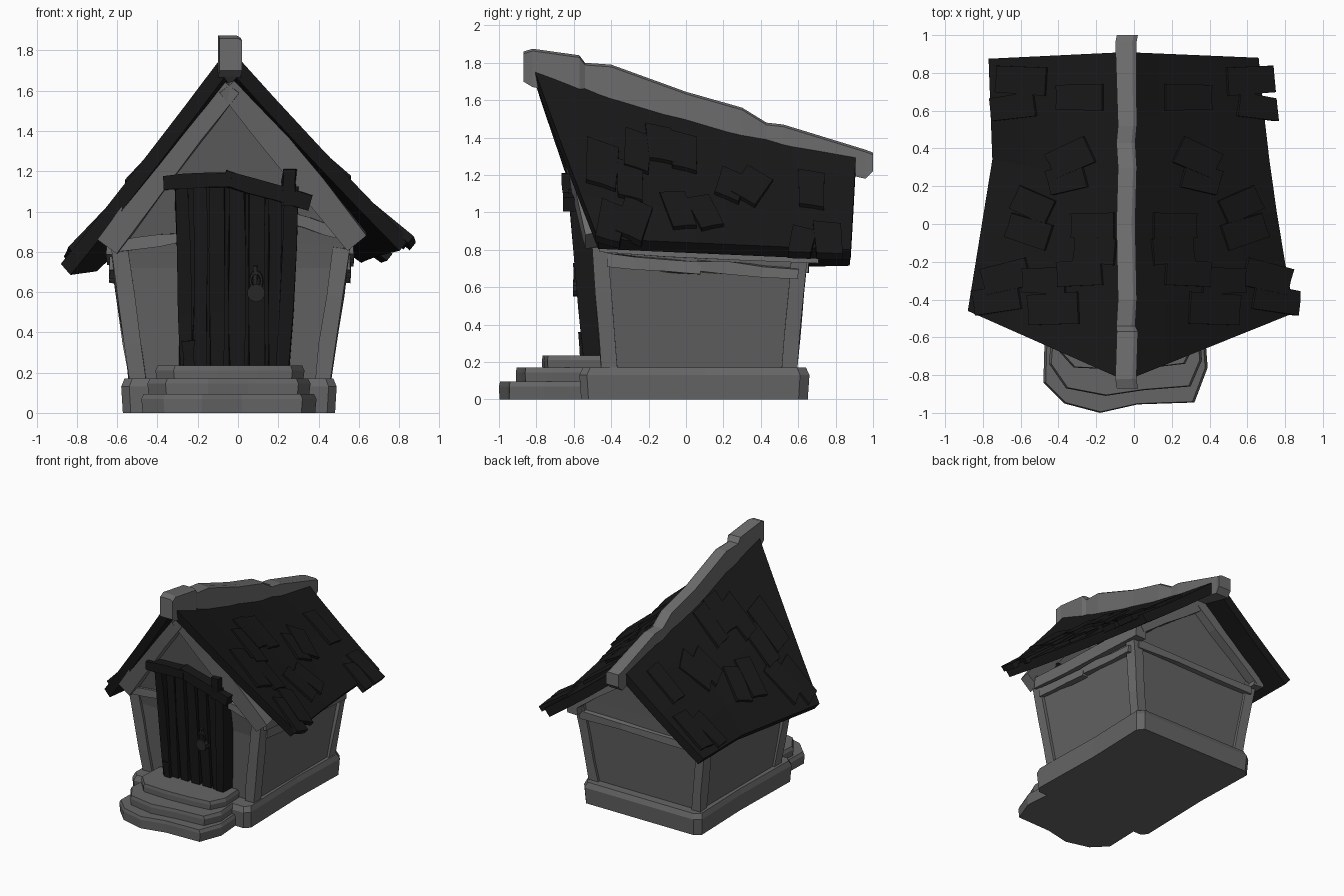
import bpy, bmesh, math, random
from mathutils import Vector

if "Cube" in bpy.data.objects:
    bpy.data.objects.remove(bpy.data.objects["Cube"])

random.seed(4)
CX = -0.045  # house centre line


def material(name, v):
    m = bpy.data.materials.new(name)
    m.diffuse_color = (v, v, v, 1)
    m.use_nodes = True
    m.node_tree.nodes["Principled BSDF"].inputs["Base Color"].default_value = m.diffuse_color
    return m


TIMBER = material("timber grey", 0.15)
WALL = material("plaster grey", 0.125)
STONE = material("stone grey", 0.13)
ROOF = material("roof charcoal", 0.010)
DOOR = material("door charcoal", 0.009)
IRON = material("iron grey", 0.02)


def mesh_object(name, verts, faces, mat):
    bm = bmesh.new()
    vs = [bm.verts.new(v) for v in verts]
    for f in faces:
        bm.faces.new([vs[i] for i in f])
    bmesh.ops.recalc_face_normals(bm, faces=bm.faces)
    me = bpy.data.meshes.new(name)
    bm.to_mesh(me)
    bm.free()
    me.materials.append(mat)
    ob = bpy.data.objects.new(name, me)
    bpy.context.collection.objects.link(ob)
    return ob


def loft(name, rings, mat):
    """Join equal-length rings into a closed solid."""
    n = len(rings[0])
    faces = [tuple(range(n)), tuple(range((len(rings) - 1) * n, len(rings) * n))]
    for r in range(len(rings) - 1):
        for i in range(n):
            j = (i + 1) % n
            faces.append((r * n + i, r * n + j, r * n + n + j, r * n + n + i))
    return mesh_object(name, [v for r in rings for v in r], faces, mat)


def beam(name, p0, p1, w, d, face, mat, rough=0.007):
    """Hewn beam from p0 to p1, width w, depth d along the face direction."""
    p0, p1 = Vector(p0), Vector(p1)
    ax = (p1 - p0).normalized()
    side = ax.cross(Vector(face)).normalized()
    out = side.cross(ax)
    rings = []
    for t in (0, 0.3, 0.65, 1):
        c = p0.lerp(p1, t)
        rings.append([c + side * (i * w / 2 + random.uniform(-rough, rough))
                      + out * (j * d / 2 + random.uniform(-rough, rough) / 2)
                      for i, j in ((-1, -1), (1, -1), (1, 1), (-1, 1))])
    return loft(name, rings, mat)


# ---- roof surface: a runs front to back, b runs ridge to eave, s is the side
def roof_point(a, b, s):
    bow = 4 * a * (1 - a)
    ridge = Vector((CX, -0.83 + 1.74 * a, 1.815 - 0.475 * a - 0.05 * bow))
    if s > 0:
        eave = Vector((0.85 - 0.19 * a - 0.02 * bow, -0.47 + 1.35 * a, 0.86 - 0.06 * a))
    else:
        eave = Vector((-0.88 + 0.13 * min(a / 0.6, 1) - 0.02 * max(0, a - 0.6) / 0.4,
                       -0.46 + 1.335 * a, 0.74 + 0.03 * a))
    p = ridge.lerp(eave, b)
    p.z -= 4 * b * (1 - b) * 0.012
    return p


def roof_z(x, y):
    s = 1 if x > CX else -1
    a, b = 0.5, 0.5
    for _ in range(12):
        e = roof_point(a, 1, s)
        b = (x - CX) / (e.x - CX)
        a = (y - (-0.83 + 0.365 * b)) / (1.74 - 0.395 * b)
    return roof_point(a, b, s).z


# ---- stone foundation and steps
def slab(name, outline, z0, z1, chamfer=0.025):
    c = sum((Vector((x, y, 0)) for x, y in outline), Vector()) / len(outline)
    rings = []
    for z, k in ((z0, 0.985), (z1 - chamfer, 1), (z1, 0.97)):
        rings.append([Vector((c.x + (x - c.x) * k, c.y + (y - c.y) * k, z)) for x, y in outline])
    return loft(name, rings, STONE)


slab("foundation", [(-0.58, -0.53), (-0.54, -0.57), (0.45, -0.57), (0.49, -0.53), (0.475, 0.1),
                    (0.49, 0.61), (0.45, 0.66), (-0.53, 0.66), (-0.58, 0.62), (-0.565, 0.1)], 0, 0.17, 0.04)
slab("lower_step", [(-0.47, -0.5), (-0.48, -0.84), (-0.37, -0.95), (-0.18, -1.0), (0.02, -0.955),
                    (0.32, -0.945), (0.39, -0.76), (0.37, -0.5)], 0, 0.095)
slab("middle_step", [(-0.43, -0.48), (-0.45, -0.74), (-0.36, -0.87), (-0.15, -0.91), (0.05, -0.88),
                     (0.3, -0.86), (0.36, -0.72), (0.34, -0.48)], 0.09, 0.17)
slab("upper_step", [(-0.4, -0.44), (-0.41, -0.66), (-0.32, -0.76), (-0.1, -0.77), (0.1, -0.76),
                    (0.27, -0.74), (0.33, -0.62), (0.32, -0.44)], 0.165, 0.235)


# ---- walls flaring outward, gables reaching the roof underside
def corner(sx, sy, z):
    k = (z - 0.15) / 0.65
    return Vector((0.44 + 0.09 * k if sx > 0 else -0.52 - 0.09 * k,
                   0.57 + 0.06 * k if sy > 0 else -0.43 - 0.05 * k, z))


def end_profile(sy):
    pts = [corner(-1, sy, 0.15), corner(1, sy, 0.15), corner(1, sy, 0.72)]
    for sx in (1, -1):
        c = corner(sx, sy, 0.78)
        if sy < 0:
            c.y -= 0.02
        c.z = min(roof_z(c.x, c.y) - 0.06, 0.84)
        pts.append(c)
    apex = Vector((CX, -0.66 if sy < 0 else 0.66, 0))
    apex.z = roof_z(CX + 0.01, apex.y) - (0.13 if sy < 0 else 0.1)
    pts.insert(4, apex)
    pts.append(corner(-1, sy, 0.72))
    return pts


front, back = end_profile(-1), end_profile(1)
wall_faces = []
for o in (0, 7):
    wall_faces += [(o, o + 1, o + 2, o + 6), (o + 2, o + 3, o + 5, o + 6), (o + 3, o + 4, o + 5)]
# side walls and floor only: the roof closes the top
wall_faces += [(i, (i + 1) % 7, 7 + (i + 1) % 7, 7 + i) for i in (0, 1, 2, 5, 6)]
mesh_object("walls", front + back, wall_faces, WALL)

# ---- roof slopes
NA, NB = 5, 4
for s, nm in ((1, "right"), (-1, "left")):
    drop = Vector((-0.048 * s, 0, -0.055))
    rings = []
    for i in range(NA + 1):
        top = [roof_point(i / NA, j / NB, s) for j in range(NB + 1)]
        rings.append(top + [p + drop for p in reversed(top)])
    loft("roof_" + nm, rings, ROOF)

# ---- raised shingles: distance from middle, y, length down slope, width, turn
SHINGLES = [(0.28, 0.67, .24, .14, 0), (0.62, 0.76, .26, .15, 3), (0.665, 0.62, .23, .13, -8),
            (0.33, 0.35, .22, .15, -25), (0.35, 0.24, .19, .14, -15), (0.56, 0.10, .20, .14, 25),
            (0.58, -0.04, .22, .14, 18), (0.21, -0.01, .22, .14, 0), (0.20, -0.14, .21, .14, 5),
            (0.28, -0.26, .23, .14, -4), (0.42, -0.45, .26, .17, -3), (0.47, -0.30, .22, .14, 0),
            (0.70, -0.28, .24, .15, -14), (0.75, -0.40, .24, .14, -10)]
for s, nm in ((1, "right"), (-1, "left")):
    for k, (dx, y, ln, wd, turn) in enumerate(SHINGLES):
        r = math.radians(turn)
        if s < 0 and dx > 0.5:  # left shingles stay inside the eave
            dx -= 0.03
        rings = []
        for lift0, lift1 in ((-0.02, -0.02), (0.015, 0.026)):
            ring = []
            for u, v in ((-1, -1), (1, -0.92), (0.97, 0.1), (1.0, 0.95), (-1, 1)):
                px, py = u * ln / 2, v * wd / 2
                yy = y + px * math.sin(r) + py * math.cos(r)
                eave = abs(roof_point((yy + 0.46) / 1.335, 1, s).x)
                x = s * min(dx + px * math.cos(r) - py * math.sin(r), 0.865, eave + (0.06 if s > 0 else -0.01))
                lift = lift0 if u < 0 else lift1
                ring.append(Vector((x + s * lift * 0.6, yy, roof_z(x, yy) + lift * 0.75)))
            rings.append(ring)
        loft(f"shingle_{nm}_{k}", rings, ROOF)

# ---- ridge beam from its side profile: y, top z, bottom z
RIDGE = [(-0.87, 1.86, 1.70), (-0.82, 1.875, 1.67), (-0.57, 1.84, 1.62), (-0.54, 1.80, 1.6),
         (-0.4, 1.79, 1.55), (0, 1.645, 1.42), (0.3, 1.56, 1.34), (0.43, 1.48, 1.3),
         (0.52, 1.47, 1.28), (0.96, 1.335, 1.18), (1.0, 1.32, 1.22)]
rings = []
for i, (y, zt, zb) in enumerate(RIDGE):
    h = 0.050 + (0.006 if i < 3 or i > 8 else 0)
    c = CX + 0.004 * (-1) ** i + 0.006
    rings.append([Vector((c - h, y, zb)), Vector((c + h, y, zb)),
                  Vector((c + h, y, zt - 0.012)), Vector((c + h * 0.6, y, zt)), Vector((c - h, y, zt))])
loft("ridge_beam", rings, TIMBER)

# ---- timber frame: posts, rails, eave plates and gable boards
for sx, a in ((1, "right"), (-1, "left")):
    for sy, b in ((-1, "front"), (1, "back")):
        inset = Vector((-0.02 * sx, -0.02 * sy, 0))
        beam(f"post_{b}_{a}", corner(sx, sy, 0.14) + inset, corner(sx, sy, 0.82) + inset,
             0.085, 0.085, (0, sy, 0), TIMBER)
    ex = corner(sx, 1, 0.72).x + 0.008 * sx
    beam(f"side_rail_front_{a}", (ex, -0.42, 0.745), (ex, 0.08, 0.70), 0.065, 0.06, (sx, 0, 0), TIMBER)
    beam(f"side_rail_back_{a}", (ex, 0.06, 0.715), (ex, 0.6, 0.67), 0.06, 0.06, (sx, 0, 0), TIMBER)
    beam(f"eave_plate_{a}", (ex, -0.46, 0.83), (ex, 0.71, 0.775), 0.09, 0.09, (sx, 0, 0), TIMBER)
fp, bp = (CX, -0.68, 1.635), (CX, 0.675, 1.235)
beam("front_gable_board_right", fp, (0.59, -0.5, 0.85), 0.125, 0.08, (0, -1, 0), TIMBER)
beam("front_gable_board_left", fp, (-0.645, -0.5, 0.83), 0.125, 0.08, (0, -1, 0), TIMBER)
beam("back_gable_board_right", bp, (0.53, 0.675, 0.82), 0.11, 0.08, (0, 1, 0), TIMBER)
beam("back_gable_board_left", bp, (-0.62, 0.675, 0.79), 0.11, 0.08, (0, 1, 0), TIMBER)
beam("front_rail_left", (-0.6, -0.495, 0.83), (-0.28, -0.505, 0.87), 0.055, 0.06, (0, -1, 0), TIMBER)
beam("front_rail_right", (0.24, -0.525, 0.97), (0.54, -0.495, 0.88), 0.055, 0.06, (0, -1, 0), TIMBER)
beam("back_rail", (-0.58, 0.63, 0.71), (0.5, 0.63, 0.71), 0.06, 0.05, (0, 1, 0), TIMBER)

# ---- door: backing, planks, jambs and broken lintel
N = (0, -1, 0)
beam("door_backing", (-0.01, -0.455, 0.22), (-0.01, -0.54, 1.13), 0.5, 0.06, N, DOOR, 0)
for k, (x0, x1, w) in enumerate([(-0.19, -0.185, .07), (-0.105, -0.105, .07), (-0.005, -0.005, .08),
                                 (0.095, 0.095, .08), (0.18, 0.185, .06)]):
    beam(f"door_plank_{k}", (x0, -0.515, 0.23), (x1, -0.585, 1.12), w, 0.05, N, DOOR, 0.006)
beam("jamb_left", (-0.255, -0.49, 0.22), (-0.28, -0.57, 1.13), 0.06, 0.12, N, DOOR)
beam("jamb_right", (0.225, -0.49, 0.22), (0.27, -0.57, 1.13), 0.065, 0.12, N, DOOR)
beam("jamb_foot", (-0.24, -0.53, 0.23), (-0.25, -0.54, 0.36), 0.06, 0.07, N, DOOR)
beam("lintel_left", (-0.37, -0.6, 1.145), (-0.03, -0.605, 1.16), 0.065, 0.12, N, DOOR)
beam("lintel_right", (-0.07, -0.605, 1.165), (0.36, -0.6, 1.045), 0.075, 0.11, N, DOOR)
beam("lintel_peg", (0.25, -0.63, 1.03), (0.255, -0.64, 1.21), 0.065, 0.05, N, DOOR)

# ---- padlock
bpy.ops.mesh.primitive_cylinder_add(vertices=10, radius=0.045, depth=0.05, location=(0.09, -0.58, 0.595),
                                    rotation=(math.pi / 2, 0, 0))
body = bpy.context.object
body.name = "padlock_body"
bpy.ops.mesh.primitive_torus_add(major_segments=12, minor_segments=6, major_radius=0.028, minor_radius=0.008,
                                 location=(0.09, -0.595, 0.655), rotation=(math.pi / 2, 0, 0))
shackle = bpy.context.object
shackle.name = "padlock_shackle"
shackle.scale.y = 1.5
for ob in (body, shackle):
    ob.data.materials.append(IRON)
beam("padlock_hasp", (0.085, -0.58, 0.64), (0.085, -0.59, 0.73), 0.02, 0.03, N, IRON, 0.002)
